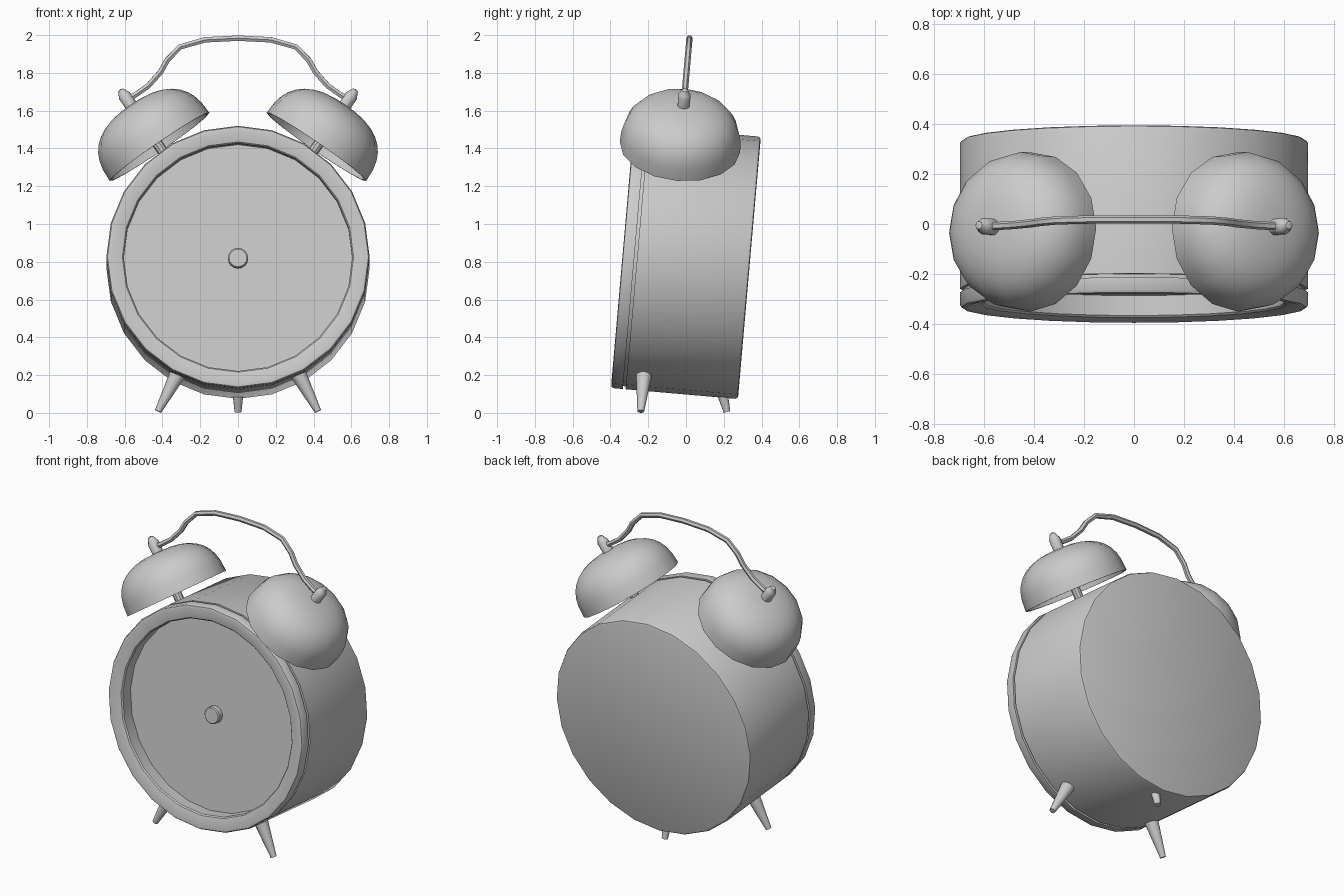
import bpy
import bmesh
from math import radians, sin, cos, pi
from mathutils import Matrix, Vector

if "Cube" in bpy.data.objects:
    bpy.data.objects.remove(bpy.data.objects["Cube"], do_unlink=True)

grey = bpy.data.materials.new("plain_grey")
grey.use_nodes = True
colour = (0.6, 0.6, 0.6, 1)
grey.diffuse_color = colour
grey.node_tree.nodes["Principled BSDF"].inputs["Base Color"].default_value = colour

# The whole clock leans back a little about its case centre
TILT = Matrix.Translation((0, 0, 0.797)) @ Matrix.Rotation(radians(-5), 4, "X")
FACING = TILT @ Matrix.Rotation(radians(-90), 4, "X")
parts = []


def finish(obj):
    obj.data.materials.append(grey)
    parts.append(obj)
    return obj


def lathe(name, profile, sides, matrix):
    """Spin a (radius, height) profile around z, then place it."""
    bm = bmesh.new()
    verts = [bm.verts.new((r, 0, h)) for r, h in profile]
    edges = [bm.edges.new(pair) for pair in zip(verts, verts[1:])]
    bmesh.ops.spin(bm, geom=verts + edges, cent=(0, 0, 0), axis=(0, 0, 1),
                   angle=2 * pi, steps=sides, use_merge=True)
    bmesh.ops.remove_doubles(bm, verts=bm.verts, dist=0.0005)
    bmesh.ops.recalc_face_normals(bm, faces=bm.faces)
    bm.transform(matrix)
    mesh = bpy.data.meshes.new(name)
    bm.to_mesh(mesh)
    bm.free()
    obj = bpy.data.objects.new(name, mesh)
    bpy.context.collection.objects.link(obj)
    return finish(obj)


def spoke(degrees, y):
    """Frame at the case axis whose z points outward at an angle from up."""
    return (TILT @ Matrix.Translation((0, y, 0))
            @ Matrix.Rotation(radians(degrees), 4, "Y"))


# Case with a recessed front and a rounded back edge
lathe("case", [(0, -0.23), (0.605, -0.23), (0.605, -0.26), (0.697, -0.26),
               (0.697, 0.322), (0.692, 0.333), (0.682, 0.337), (0, 0.337)],
      24, FACING)

# Front rim sloping gently inward, with a narrow groove behind it
lathe("front_rim", [(0.605, -0.235), (0.605, -0.315), (0.612, -0.323),
                    (0.675, -0.338), (0.691, -0.335), (0.697, -0.325),
                    (0.697, -0.275), (0.682, -0.275), (0.682, -0.26),
                    (0.64, -0.235), (0.605, -0.235)], 24, FACING)

# Dial and its centre hub
lathe("dial", [(0, -0.235), (0.605, -0.235), (0.605, -0.23)], 24, FACING)
lathe("hub", [(0, -0.273), (0.047, -0.273), (0.053, -0.267), (0.053, -0.233)],
      16, FACING)

# Hollow bell, squarer than a half ball: outer dome, then the inner wall
RIM, RADIUS, HEIGHT, WALL = 0.735, 0.32, 0.268, 0.01
STEPS = 9
SQUARE = 0.77


def dome(radius, height):
    turns = [i * pi / 2 / STEPS for i in range(STEPS)]
    curve = [(radius * cos(a) ** SQUARE, RIM + height * sin(a) ** SQUARE) for a in turns]
    return curve + [(0, RIM + height)]


bell = dome(RADIUS, HEIGHT)[::-1] + dome(RADIUS - WALL, HEIGHT - WALL)

for side, sign in (("left", 1), ("right", -1)):
    frame = spoke(34.4 * sign, -0.085)
    lathe(side + "_bell", bell, 16, frame)
    lathe(side + "_bell_stem", [(0, 0.66), (0.028, 0.66), (0.028, 1.02), (0, 1.02)],
          10, frame)
    lathe(side + "_bell_finial", [(0, 0.99), (0.033, 0.99), (0.034, 1.065),
                                  (0.028, 1.075), (0.016, 1.1), (0, 1.106)],
          10, frame)
    # Front leg, tapering outward
    lathe(side + "_front_leg", [(0, 0.62), (0.05, 0.62), (0.018, 0.911), (0, 0.911)],
          12, spoke((180 - 27.7) * sign, -0.17))

# Rear leg, splayed backward
tip, root = Vector((0, 0.217, 0.005)), Vector((0, 0.168, 0.2))
axis = tip - root
rear = Matrix.Translation(root) @ axis.to_track_quat("Z", "Y").to_matrix().to_4x4()
lathe("rear_leg", [(0, 0), (0.04, 0), (0.018, axis.length), (0, axis.length)], 12, rear)

# Bent carrying handle between the two finials
half = [(0.595, 0.862), (0.55, 0.878), (0.476, 0.93), (0.41, 1.004), (0.375, 1.067),
        (0.307, 1.137), (0.175, 1.175)]
path = [(-x, z) for x, z in half] + [(0, 1.184)] + half[::-1]
curve = bpy.data.curves.new("handle", "CURVE")
curve.dimensions = "3D"
curve.bevel_depth = 0.0165
curve.bevel_resolution = 1
curve.use_fill_caps = True
spline = curve.splines.new("POLY")
spline.points.add(len(path) - 1)
for point, (x, z) in zip(spline.points, path):
    point.co = (*(TILT @ Vector((x, -0.085, z))), 1)
handle = bpy.data.objects.new("handle", curve)
bpy.context.collection.objects.link(handle)
finish(handle)

# Turn the handle into a mesh and smooth everything but the sharp edges
bpy.ops.object.select_all(action="DESELECT")
handle.select_set(True)
bpy.context.view_layer.objects.active = handle
bpy.ops.object.convert(target="MESH")
for obj in parts:
    obj.select_set(True)
bpy.ops.object.shade_smooth_by_angle(angle=radians(35))
